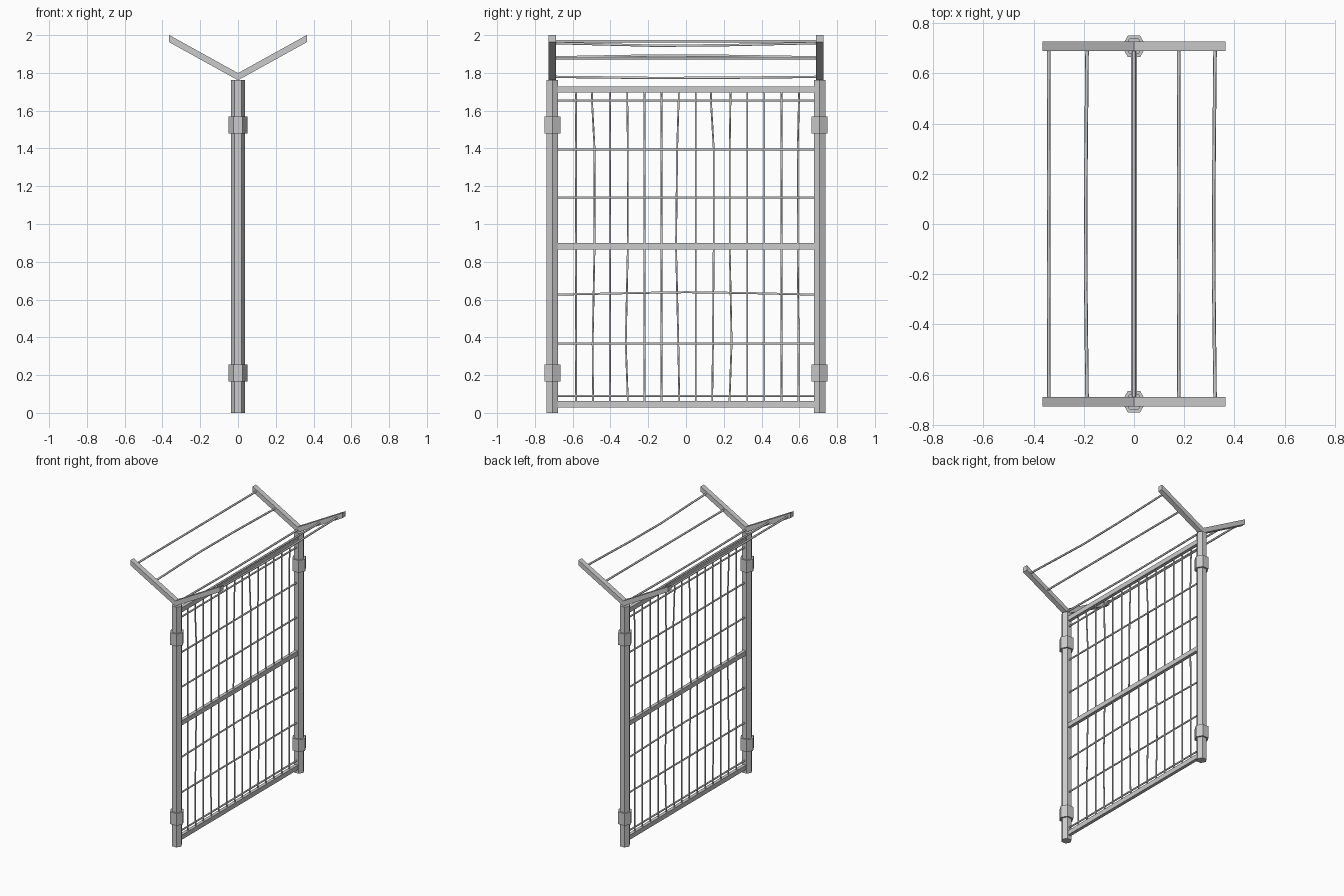
import bpy, bmesh, math
from mathutils import Vector

if "Cube" in bpy.data.objects:
    bpy.data.objects.remove(bpy.data.objects["Cube"])


def prism(name, radius, y, z0, z1):
    # six-sided column with corners on the x axis
    bm = bmesh.new()
    ring = [bm.verts.new((radius * math.cos(i * math.pi / 3),
                          y + radius * math.sin(i * math.pi / 3), z0)) for i in range(6)]
    extrude(name, bm, ring, (0, 0, z1 - z0))


def plate(name, xz, y, depth):
    # outline in the xz plane given depth along y
    bm = bmesh.new()
    ring = [bm.verts.new((x, y - depth / 2, z)) for x, z in xz]
    extrude(name, bm, ring, (0, depth, 0))


def extrude(name, bm, ring, vec):
    face = bm.faces.new(ring)
    new = bmesh.ops.extrude_face_region(bm, geom=[face])["geom"]
    bmesh.ops.translate(bm, vec=Vector(vec),
                        verts=[g for g in new if isinstance(g, bmesh.types.BMVert)])
    bmesh.ops.recalc_face_normals(bm, faces=bm.faces)
    mesh = bpy.data.meshes.new(name)
    bm.to_mesh(mesh)
    bm.free()
    bpy.context.collection.objects.link(bpy.data.objects.new(name, mesh))


def wire(name, points, radius):
    # thin rod through a few points, six-sided
    curve = bpy.data.curves.new(name, 'CURVE')
    curve.dimensions = '3D'
    curve.bevel_depth = radius
    curve.bevel_resolution = 1
    curve.use_fill_caps = True
    spline = curve.splines.new('POLY')
    spline.points.add(len(points) - 1)
    for p, co in zip(spline.points, points):
        p.co = (*co, 1)
    obj = bpy.data.objects.new(name, curve)
    bpy.context.collection.objects.link(obj)
    bpy.ops.object.select_all(action='DESELECT')
    obj.select_set(True)
    bpy.context.view_layer.objects.active = obj
    bpy.ops.object.convert(target='MESH')


POST_Y, POST_R, SLOPE = 0.708, 0.036, 0.553

# posts, collars and V-shaped arms at both ends
for side, y in (("front", -POST_Y), ("back", POST_Y)):
    prism(side + "_post", POST_R, y, 0, 1.762)
    for level, z in (("lower", 0.165), ("upper", 1.48)):
        prism(f"{side}_{level}_collar", 0.049, y, z, z + 0.09)
    e, rise = 0.364, 0.364 * SLOPE
    plate(side + "_arms", [(0, 1.761), (e, 1.761 + rise), (e, 1.799 + rise),
                           (0, 1.799), (-e, 1.799 + rise), (-e, 1.761 + rise)], y, 0.038)

# frame rails
for name, z in (("bottom_rail", 0.045), ("middle_rail", 0.883), ("top_rail", 1.712)):
    plate(name, [(-0.012, z - 0.017), (0.012, z - 0.017),
                 (0.012, z + 0.017), (-0.012, z + 0.017)], 0, 1.37)

# upright mesh wires, a few slightly bent
bends = {1: (0.0, -0.002, 0.008, -0.006), 3: (0.003, -0.008, 0.003, 0),
         6: (0, -0.016, -0.008, 0), 8: (-0.004, 0.0, 0.004, -0.011),
         9: (-0.003, 0.008, -0.002, 0.002), 13: (0, 0, -0.005, 0.002)}
levels = (0.06, 0.37, 0.88, 1.4, 1.66, 1.7)
for i in range(14):
    y = -0.583 + i * 0.0907
    d = bends.get(i, (0, 0, 0, 0))
    offs = (d[0], d[1], d[2] if i != 6 else -0.006, d[2], d[3], d[3])
    if i == 6:
        offs = (0.003, -0.002, -0.014, -0.008, 0, 0)
    wire(f"upright_wire_{i + 1}", [(0, y + o, z) for o, z in zip(offs, levels)], 0.0055)

# cross wires
for i, (z, mid) in enumerate(((0.09, 0), (0.368, 0), (0.626, 0.013),
                              (1.141, 0), (1.395, 0), (1.655, 0))):
    wire(f"cross_wire_{i + 1}", [(0, -0.69, z), (0, -0.25, z + mid * 0.7), (0, 0, z + mid),
                                 (0, 0.3, z + mid * 0.7), (0, 0.69, z)], 0.006)

# overhead strands between the arms: x, middle shift in x and z
for i, (x, dx, dz) in enumerate(((-0.34, 0, 0), (-0.187, -0.006, 0.01), (0, 0, -0.006),
                                 (0.178, 0, 0), (0.323, -0.006, -0.014))):
    z = 1.779 + SLOPE * abs(x)
    wire(f"overhead_strand_{i + 1}", [(x, -0.7, z), (x + dx, -0.16, z + dz),
                                      (x + dx * 0.8, 0.2, z + dz * 0.8), (x, 0.7, z)], 0.007)
